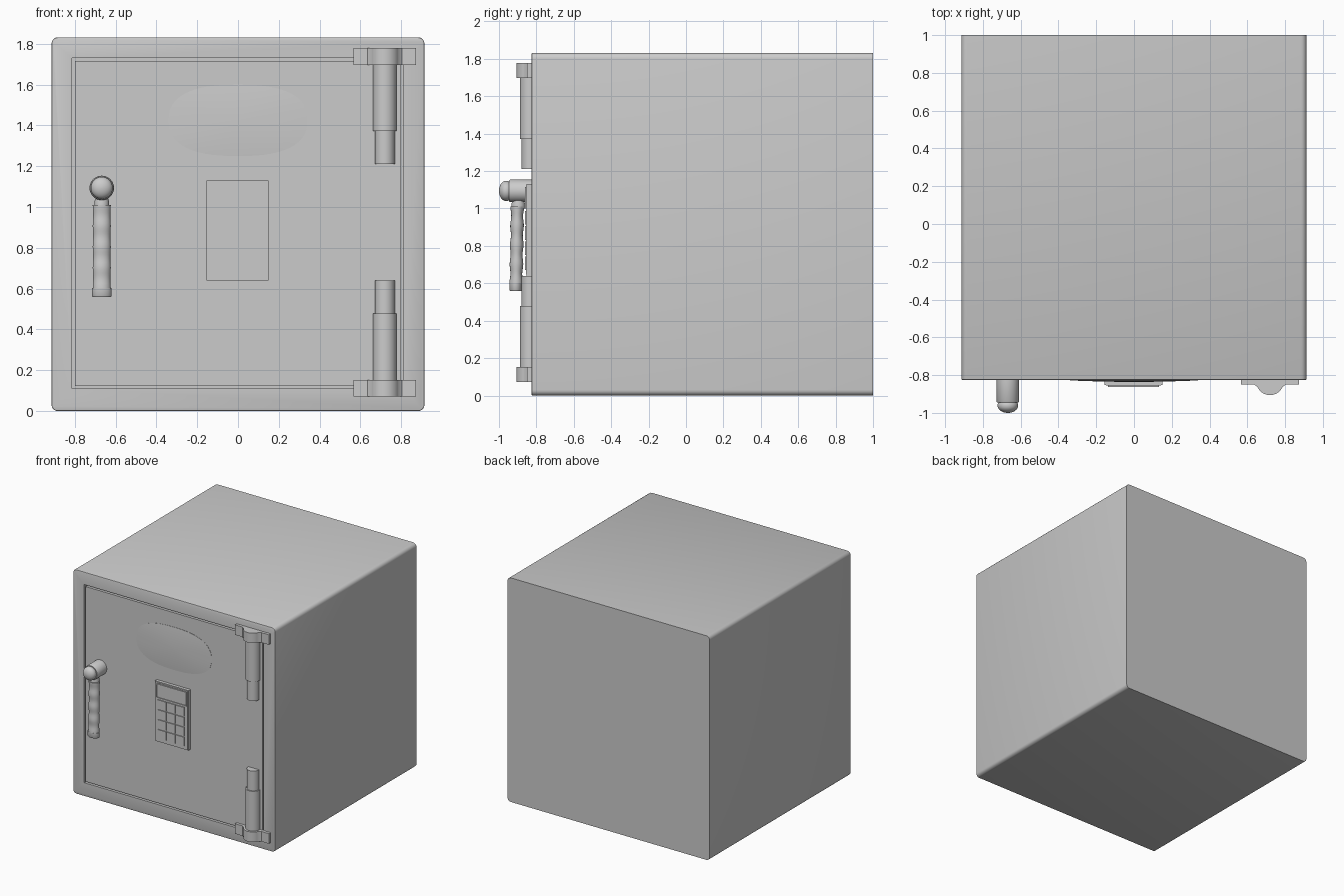
import bpy, bmesh
from math import sin, cos, pi
from mathutils import Matrix, Vector

if "Cube" in bpy.data.objects:
    bpy.data.objects.remove(bpy.data.objects["Cube"])

FRONT = -0.826


def finish(bm, name, smooth=True):
    bmesh.ops.recalc_face_normals(bm, faces=bm.faces)
    me = bpy.data.meshes.new(name)
    bm.to_mesh(me)
    bm.free()
    ob = bpy.data.objects.new(name, me)
    bpy.context.collection.objects.link(ob)
    if smooth:
        bpy.ops.object.select_all(action='DESELECT')
        ob.select_set(True)
        bpy.context.view_layer.objects.active = ob
        bpy.ops.object.shade_smooth_by_angle(angle=0.6)
    return ob


def box_bm(x0, x1, y0, y1, z0, z1):
    bm = bmesh.new()
    m = Matrix.Translation(((x0 + x1) / 2, (y0 + y1) / 2, (z0 + z1) / 2))
    bmesh.ops.create_cube(bm, size=1, matrix=m @ Matrix.Diagonal((x1 - x0, y1 - y0, z1 - z0, 1)))
    return bm


def panel(name, x0, x1, y0, y1, z0, z1, rim=0, depth=0):
    """Box whose front face may carry an inset rim stepping by depth."""
    bm = box_bm(x0, x1, y0, y1, z0, z1)
    if rim:
        bm.normal_update()
        f = min(bm.faces, key=lambda f: f.calc_center_median().y)
        bmesh.ops.inset_region(bm, faces=[f], thickness=rim)
        r = bmesh.ops.extrude_face_region(bm, geom=[f])
        bmesh.ops.delete(bm, geom=[f], context='FACES')
        vs = [v for v in r['geom'] if isinstance(v, bmesh.types.BMVert)]
        bmesh.ops.translate(bm, verts=vs, vec=(0, depth, 0))
    return finish(bm, name, False)


def loft(name, rings):
    """Skin a list of equal-length point rings and cap both ends."""
    bm = bmesh.new()
    vr = [[bm.verts.new(p) for p in r] for r in rings]
    n = len(vr[0])
    for a, b in zip(vr, vr[1:]):
        for i in range(n):
            j = (i + 1) % n
            bm.faces.new((a[i], a[j], b[j], b[i]))
    bm.faces.new(vr[0])
    bm.faces.new(vr[-1])
    return finish(bm, name)


def circle_z(x, y, z, rx, ry, n=32):
    return [Vector((x + rx * cos(2 * pi * i / n), y + ry * sin(2 * pi * i / n), z)) for i in range(n)]


def circle_y(x, y, z, r, n=32):
    return [Vector((x + r * cos(2 * pi * i / n), y, z + r * sin(2 * pi * i / n))) for i in range(n)]


# Cabinet: rounded long edges, softened front edge
bm = box_bm(-0.914, 0.914, FRONT, 1.0, 0, 1.832)
edges = [e for e in bm.edges if abs(e.verts[0].co.y - e.verts[1].co.y) > 1]
bmesh.ops.bevel(bm, geom=edges, offset=0.03, segments=5, profile=0.5, affect='EDGES')
edges = [e for e in bm.edges if all(v.co.y < FRONT + 0.001 for v in e.verts)]
bmesh.ops.bevel(bm, geom=edges, offset=0.006, segments=2, profile=0.5, affect='EDGES')
cabinet = finish(bm, "cabinet")

# Door opening and the door leaf, leaving a thin gap
cutter = panel("door_opening_cutter", -0.813, 0.811, -1.0, FRONT + 0.08, 0.11, 1.73)
cutter.hide_render = True
cutter.hide_viewport = True
cutter.display_type = 'WIRE'
mod = cabinet.modifiers.new("door_opening", 'BOOLEAN')
mod.object = cutter
mod.solver = 'EXACT'
panel("door", -0.80, 0.798, FRONT, FRONT + 0.09, 0.123, 1.717)


# Shallow domed oval plate
def oval(s, y, n=64):
    pts = []
    for i in range(n):
        c, d = cos(2 * pi * i / n), sin(2 * pi * i / n)
        ex = 2 / 2.5
        pts.append((0.34 * s * abs(c) ** ex * (1 if c > 0 else -1), y,
                    1.425 + 0.175 * s * abs(d) ** ex * (1 if d > 0 else -1)))
    return pts


loft("oval_plate", [oval(1, FRONT + 0.01), oval(1, FRONT - 0.002)] +
     [oval(s, FRONT - 0.002 - 0.008 * (1 - s * s)) for s in (0.9, 0.75, 0.5, 0.25, 0.05)])

# Keypad: plate, rimmed screen, 3 x 4 keys
panel("keypad_plate", -0.155, 0.15, -0.852, FRONT + 0.01, 0.64, 1.13, 0.009, -0.003)
panel("keypad_screen", -0.138, 0.133, -0.862, -0.84, 1.0, 1.115, 0.007, 0.006)
for row in range(4):
    for col in range(3):
        x, z = -0.124 + 0.081 * col, 0.67 + 0.081 * row
        panel("key", x, x + 0.075, -0.862, -0.84, z, z + 0.073)

# Handle: spindle with domed knob
hx, hz = -0.668, 1.094
spin = [(0.06, FRONT + 0.01), (0.06, -0.94), (0.056, -0.946), (0.05, -0.946), (0.054, -0.953)]
spin += [(0.054 * cos(a * pi / 16), -0.963 - 0.037 * sin(a * pi / 16)) for a in range(8)] + [(0.002, -1.0)]
loft("handle_spindle", [circle_y(hx, y, hz, r) for r, y in spin])

# Handle: neck, finger grip and end cap
loft("handle_neck", [circle_z(hx, -0.897, z, r, r) for z, r in
                     ((1.07, 0.03), (1.04, 0.032), (1.025, 0.036), (1.0, 0.036))])
grip = []
for i in range(33):
    t = i / 32
    wave = 0.0025 * cos(t * 8 * pi)
    grip.append(circle_z(hx, -0.902 - 0.006 * t, 1.01 - 0.41 * t, 0.043 + wave * 0.5, 0.034 + wave))
loft("handle_grip", grip)
loft("handle_end_cap", [circle_z(hx, -0.91, z, rx, ry) for z, rx, ry in
                        ((0.602, 0.049, 0.035), (0.565, 0.049, 0.035), (0.56, 0.046, 0.032))])


# Hinges: mirrored pair of winged collar, barrel and pin
def collar_outline(z):
    pts = [(-0.153, 0.01), (-0.153, -0.019), (-0.085, -0.019)]
    pts += [(-0.072 * cos(a), -0.004 - 0.072 * sin(a)) for a in [0.4 + (pi - 0.8) * i / 16 for i in range(17)]]
    pts += [(0.085, -0.019), (0.153, -0.019), (0.153, 0.01)]
    return [(0.72 + x, FRONT + y - 0.004, z) for x, y in pts]


for tag, flip in (("upper", lambda z: z), ("lower", lambda z: 1.85 - z)):
    loft(tag + "_hinge_collar", [collar_outline(flip(z)) for z in (1.697, 1.779)])
    for part, r, z0, z1 in (("barrel", 0.058, 1.372, 1.70), ("pin", 0.049, 1.211, 1.38)):
        loft(f"{tag}_hinge_{part}", [circle_z(0.72, FRONT - 0.004, flip(z), r, r) for z in (z0, z1)])
